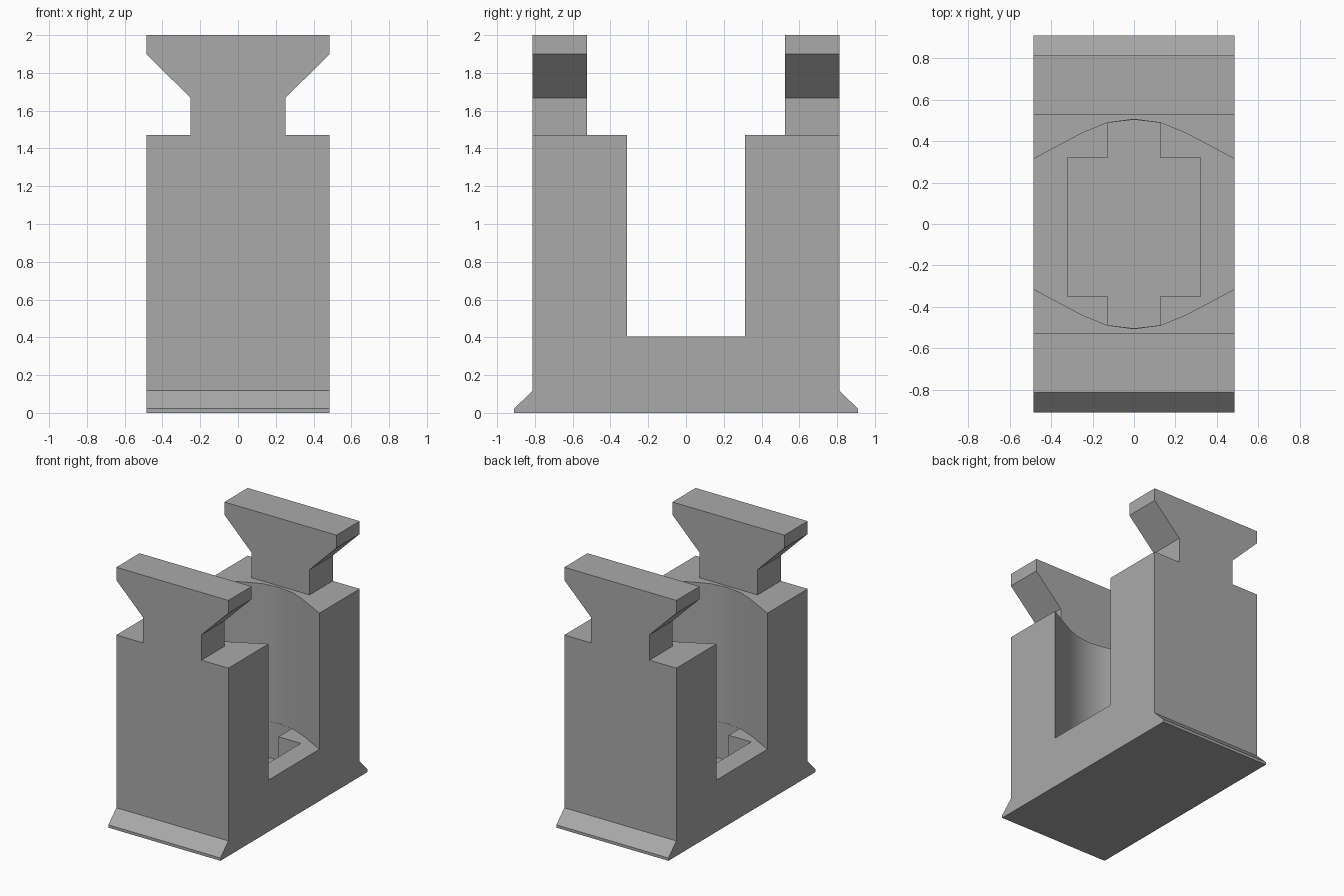
import bpy
import bmesh
from math import sin, cos, radians
from mathutils import Vector

cube = bpy.data.objects.get("Cube")
if cube:
    bpy.data.objects.remove(cube, do_unlink=True)

grey = bpy.data.materials.new("plain grey")
grey.use_nodes = True
colour = (0.4, 0.4, 0.4, 1)
grey.diffuse_color = colour
grey.node_tree.nodes["Principled BSDF"].inputs["Base Color"].default_value = colour

HALF_X = 0.485
BORE = 0.505
SLOT = 0.2525
FLOOR = 0.405
SHOULDER = 1.47


def prism(name, outline, place, offset):
    """Extrude a flat outline; place maps each 2D point into space."""
    bm = bmesh.new()
    face = bm.faces.new([bm.verts.new(place(*p)) for p in outline])
    ext = bmesh.ops.extrude_face_region(bm, geom=[face])
    moved = [v for v in ext["geom"] if isinstance(v, bmesh.types.BMVert)]
    bmesh.ops.translate(bm, verts=moved, vec=Vector(offset))
    bmesh.ops.recalc_face_normals(bm, faces=bm.faces)
    mesh = bpy.data.meshes.new(name)
    bm.to_mesh(mesh)
    bm.free()
    mesh.materials.append(grey)
    obj = bpy.data.objects.new(name, mesh)
    bpy.context.collection.objects.link(obj)
    return obj


def mirrored(points):
    """Close a half outline by mirroring it across the vertical axis."""
    return points + [(-x, y) for x, y in reversed(points)]


def arc(radius, start, end, step=15):
    return [(radius * cos(radians(a)), radius * sin(radians(a)))
            for a in range(start, end + 1, step)]


def cut(target, cutter):
    mod = target.modifiers.new("cut", "BOOLEAN")
    mod.operation = "DIFFERENCE"
    mod.solver = "EXACT"
    mod.object = cutter
    bpy.context.view_layer.objects.active = target
    bpy.ops.object.modifier_apply(modifier=mod.name)
    bpy.data.objects.remove(cutter, do_unlink=True)


# Main block with flared feet at front and back
side = mirrored([(0.91, 0), (0.91, 0.022), (0.812, 0.118), (0.812, SHOULDER)])
body = prism("body", side, lambda y, z: (-HALF_X, y, z), (2 * HALF_X, 0, 0))

# Round bore joined with the cross slot
plan = ([(0.6, -SLOT), (0.6, SLOT)] + arc(BORE, 60, 120)
        + [(-0.6, SLOT), (-0.6, -SLOT)] + arc(BORE, 240, 300))
cut(body, prism("bore_cutter", plan, lambda x, y: (x, y, FLOOR), (0, 0, 1.5)))

# Recess in the bore floor, with an arm to each end of the bore
tip = BORE - 0.002
recess = [(0.32, -0.35), (0.32, 0.32), (0.125, 0.32), (0.125, 0.488), (0, tip),
          (-0.125, 0.488), (-0.125, 0.32), (-0.32, 0.32), (-0.32, -0.35),
          (-0.125, -0.35), (-0.125, -0.488), (0, -tip),
          (0.125, -0.488), (0.125, -0.35)]
cut(body, prism("recess_cutter", recess, lambda x, y: (x, y, 0.12), (0, 0, 0.5)))

bpy.ops.object.select_all(action="DESELECT")
body.select_set(True)
bpy.context.view_layer.objects.active = body
bpy.ops.object.shade_smooth_by_angle(angle=radians(30))

# Flared clips standing on the shoulders
clip = mirrored([(0.252, SHOULDER), (0.252, 1.668), (HALF_X, 1.9), (HALF_X, 2)])
for name, y in (("front_clip", -0.812), ("back_clip", 0.525)):
    prism(name, clip, lambda x, z: (x, y, z), (0, 0.287, 0))
